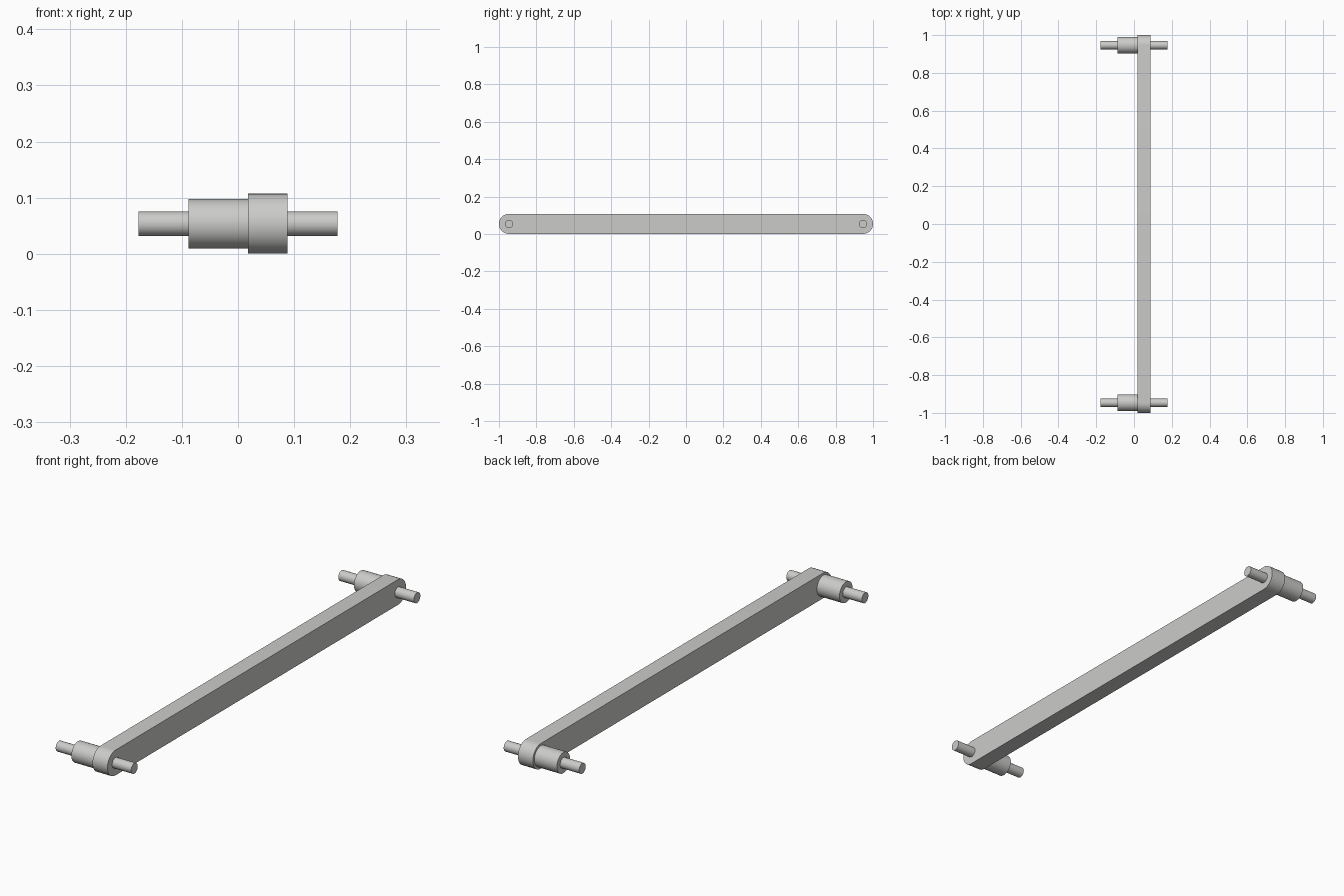
import bpy, bmesh, math

cube = bpy.data.objects.get("Cube")
if cube:
    bpy.data.objects.remove(cube, do_unlink=True)

R_BAR, R_SPACER, R_PIN = 0.0535, 0.044, 0.022
PIVOT_Y = 1 - R_BAR
BAR_X = (0.018, 0.088)

steel = bpy.data.materials.new("light grey steel")
steel.use_nodes = True
steel.diffuse_color = (0.6, 0.6, 0.59, 1)
steel.node_tree.nodes["Principled BSDF"].inputs["Base Color"].default_value = (0.6, 0.6, 0.59, 1)


def extrude_x(name, profile, x0, x1):
    """Extrude a (y, z) outline from x0 to x1."""
    bm = bmesh.new()
    face = bm.faces.new([bm.verts.new((x0, y, z)) for y, z in profile])
    ext = bmesh.ops.extrude_face_region(bm, geom=[face])
    verts = [v for v in ext["geom"] if isinstance(v, bmesh.types.BMVert)]
    bmesh.ops.translate(bm, verts=verts, vec=(x1 - x0, 0, 0))
    bmesh.ops.recalc_face_normals(bm, faces=bm.faces)
    mesh = bpy.data.meshes.new(name)
    bm.to_mesh(mesh)
    bm.free()
    mesh.materials.append(steel)
    obj = bpy.data.objects.new(name, mesh)
    bpy.context.collection.objects.link(obj)
    bpy.ops.object.select_all(action="DESELECT")
    obj.select_set(True)
    bpy.context.view_layer.objects.active = obj
    bpy.ops.object.shade_smooth_by_angle(angle=math.radians(30))
    return obj


def arc(cy, r, start, sweep, count):
    return [(cy + r * math.cos(start + sweep * i / count),
             R_BAR + r * math.sin(start + sweep * i / count)) for i in range(count + 1)]


# Link bar with rounded ends
outline = (arc(PIVOT_Y, R_BAR, -math.pi / 2, math.pi, 24)
           + arc(-PIVOT_Y, R_BAR, math.pi / 2, math.pi, 24))
extrude_x("link_bar", outline, *BAR_X)

# Spacer and protruding pins at each end
for end, side in (("front", -1), ("back", 1)):
    y = side * PIVOT_Y
    spacer = arc(y, R_SPACER, 0, math.tau, 48)[:-1]
    pin = arc(y, R_PIN, 0, math.tau, 32)[:-1]
    extrude_x(end + "_spacer", spacer, -0.088, BAR_X[0])
    extrude_x(end + "_right_pin", pin, -0.177, -0.088)
    extrude_x(end + "_left_pin", pin, BAR_X[1], 0.177)
